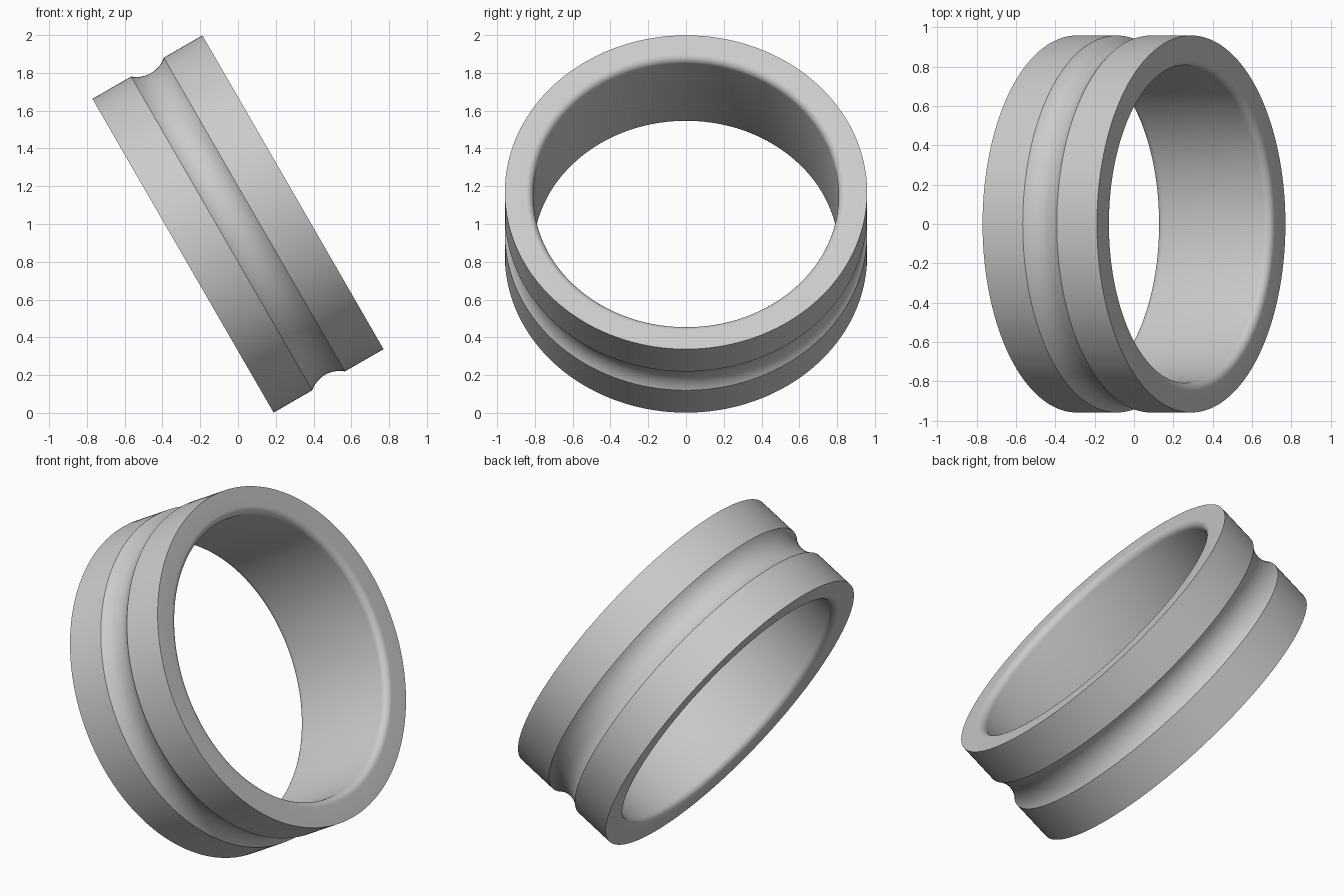
import bpy
import bmesh
from math import sin, cos, asin, pi, radians
from mathutils import Matrix, Vector

cube = bpy.data.objects.get("Cube")
if cube:
    bpy.data.objects.remove(cube, do_unlink=True)

OUTER, BORE, HALF = 0.959, 0.808, 0.336   # radii and half width
FILLET = 0.04                             # rounded bore edges
GROOVE_HALF, GROOVE_DEPTH = 0.1, 0.037
SEGMENTS = 192


def arc(r, h, radius, start, end, steps):
    """Points (radius, height) along a circular arc."""
    angles = [start + (end - start) * i / steps for i in range(steps + 1)]
    return [(r + radius * cos(a), h + radius * sin(a)) for a in angles]


# Upper half of the cross-section: groove, outer wall, rim, rounded bore edge
groove_r = (GROOVE_HALF ** 2 + GROOVE_DEPTH ** 2) / (2 * GROOVE_DEPTH)
sweep = asin(GROOVE_HALF / groove_r)
upper = arc(OUTER - GROOVE_DEPTH + groove_r, 0, groove_r, pi, pi - sweep, 8)
upper.append((OUTER, HALF))
upper += arc(BORE + FILLET, HALF - FILLET, FILLET, pi / 2, pi, 8)

# Mirror it to the lower half
profile = upper + [(r, -h) for r, h in reversed(upper[1:])]

# Revolve the closed profile into a band
bm = bmesh.new()
verts = [bm.verts.new((r, 0, h)) for r, h in profile]
edges = [bm.edges.new((v, verts[i - 1])) for i, v in enumerate(verts)]
bmesh.ops.spin(bm, geom=verts + edges, cent=(0, 0, 0), axis=(0, 0, 1),
               angle=2 * pi, steps=SEGMENTS, use_merge=True)
bmesh.ops.remove_doubles(bm, verts=bm.verts, dist=0.0001)
bmesh.ops.recalc_face_normals(bm, faces=bm.faces)

# Tilt the band and raise it onto the ground
bm.transform(Matrix.Translation(Vector((0, 0, 1))) @ Matrix.Rotation(radians(60), 4, "Y"))
mesh = bpy.data.meshes.new("grooved_ring")
bm.to_mesh(mesh)
bm.free()

ring = bpy.data.objects.new("grooved_ring", mesh)
bpy.context.collection.objects.link(ring)

# Plain grey metal colour
grey = bpy.data.materials.new("plain_grey")
grey.use_nodes = True
colour = (0.6, 0.6, 0.6, 1)
grey.diffuse_color = colour
grey.node_tree.nodes["Principled BSDF"].inputs["Base Color"].default_value = colour
mesh.materials.append(grey)

# Smooth walls with crisp rim and groove edges
bpy.ops.object.select_all(action="DESELECT")
ring.select_set(True)
bpy.context.view_layer.objects.active = ring
bpy.ops.object.shade_smooth_by_angle(angle=radians(30))
